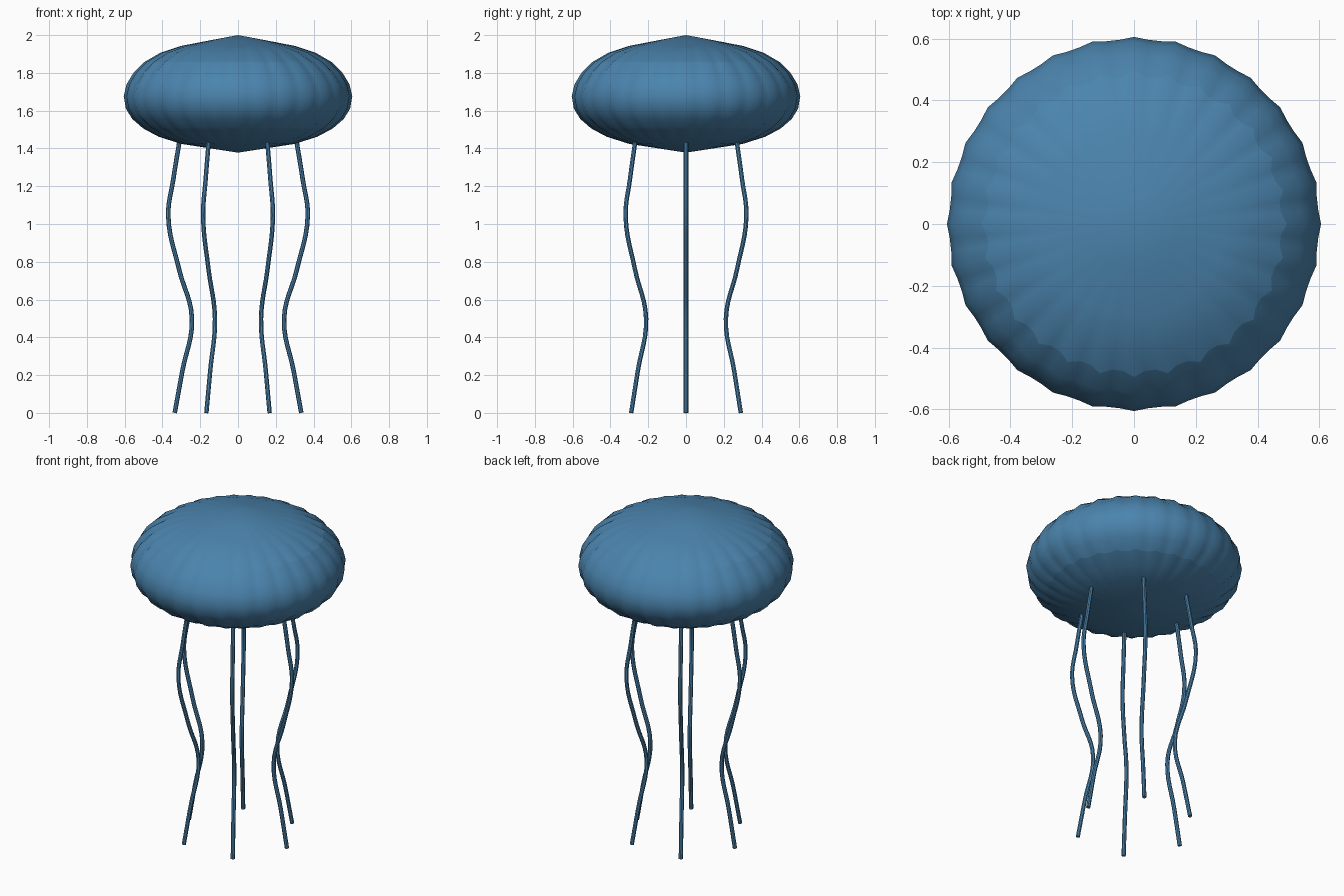
import bpy, bmesh
from math import sin, cos, pi, radians

if "Cube" in bpy.data.objects:
    bpy.data.objects.remove(bpy.data.objects["Cube"])

RIBS, PER_RIB = 28, 3
SEGS = RIBS * PER_RIB

blue = bpy.data.materials.new("blue")
blue.diffuse_color = (0.07, 0.23, 0.42, 1)
blue.use_nodes = True
blue.node_tree.nodes["Principled BSDF"].inputs["Base Color"].default_value = blue.diffuse_color

# Bell profile: radius on the rib, height, rib depth as a share of the radius
PROFILE = [
    (0.15, 1.972, 0.01), (0.30, 1.943, 0.02), (0.41, 1.907, 0.035),
    (0.495, 1.858, 0.05), (0.552, 1.802, 0.03), (0.590, 1.740, 0.02),
    (0.605, 1.677, 0.016), (0.594, 1.612, 0.02), (0.560, 1.556, 0.03),
    (0.502, 1.506, 0.05), (0.42, 1.462, 0.035), (0.30, 1.424, 0.02),
    (0.15, 1.401, 0.01),
]
CREASES = (3, 9)


def make_bell():
    bm = bmesh.new()
    rings = []
    for r, z, depth in PROFILE:
        ring = []
        for i in range(SEGS):
            a = 2 * pi * i / SEGS
            rr = r * (1 - depth * (1 - cos(RIBS * a)) / 2)
            ring.append(bm.verts.new((rr * cos(a), rr * sin(a), z)))
        rings.append(ring)
    top = bm.verts.new((0, 0, 2.0))
    bottom = bm.verts.new((0, 0, 1.378))
    for i in range(SEGS):
        j = (i + 1) % SEGS
        bm.faces.new((top, rings[0][i], rings[0][j]))
        bm.faces.new((bottom, rings[-1][j], rings[-1][i]))
        for up, low in zip(rings, rings[1:]):
            bm.faces.new((up[i], low[i], low[j], up[j]))
    bmesh.ops.recalc_face_normals(bm, faces=bm.faces)
    # Scalloped crease where the ribs meet the cap and the underside
    for k in CREASES:
        for i in range(SEGS):
            bm.edges.get((rings[k][i], rings[k][(i + 1) % SEGS])).smooth = False
    mesh = bpy.data.meshes.new("bell")
    bm.to_mesh(mesh)
    bm.free()
    mesh.materials.append(blue)
    obj = bpy.data.objects.new("bell", mesh)
    bpy.context.collection.objects.link(obj)
    return obj


# Tentacle path: distance from the axis, height
PATH = [(0.308, 1.45), (0.342, 1.24), (0.369, 1.04), (0.312, 0.76),
        (0.244, 0.50), (0.295, 0.22), (0.335, 0.0)]


def make_tentacle(index):
    a = radians(60 * index)
    name = f"tentacle_{index + 1}"
    curve = bpy.data.curves.new(name, 'CURVE')
    curve.dimensions = '3D'
    curve.bevel_depth = 0.012
    curve.bevel_resolution = 2
    curve.resolution_u = 6
    curve.use_fill_caps = True
    spline = curve.splines.new('BEZIER')
    spline.bezier_points.add(len(PATH) - 1)
    for p, (r, z) in zip(spline.bezier_points, PATH):
        p.co = (r * cos(a), r * sin(a), z)
        p.handle_left_type = p.handle_right_type = 'AUTO'
    curve.materials.append(blue)
    obj = bpy.data.objects.new(name, curve)
    bpy.context.collection.objects.link(obj)
    return obj


def select(objs):
    bpy.ops.object.select_all(action='DESELECT')
    for o in objs:
        o.select_set(True)
    bpy.context.view_layer.objects.active = objs[0]


bell = make_bell()
tentacles = [make_tentacle(i) for i in range(6)]
select(tentacles)
bpy.ops.object.convert(target='MESH')
select([bell] + list(bpy.context.selected_objects))
bpy.ops.object.shade_smooth_by_angle(angle=radians(35))
